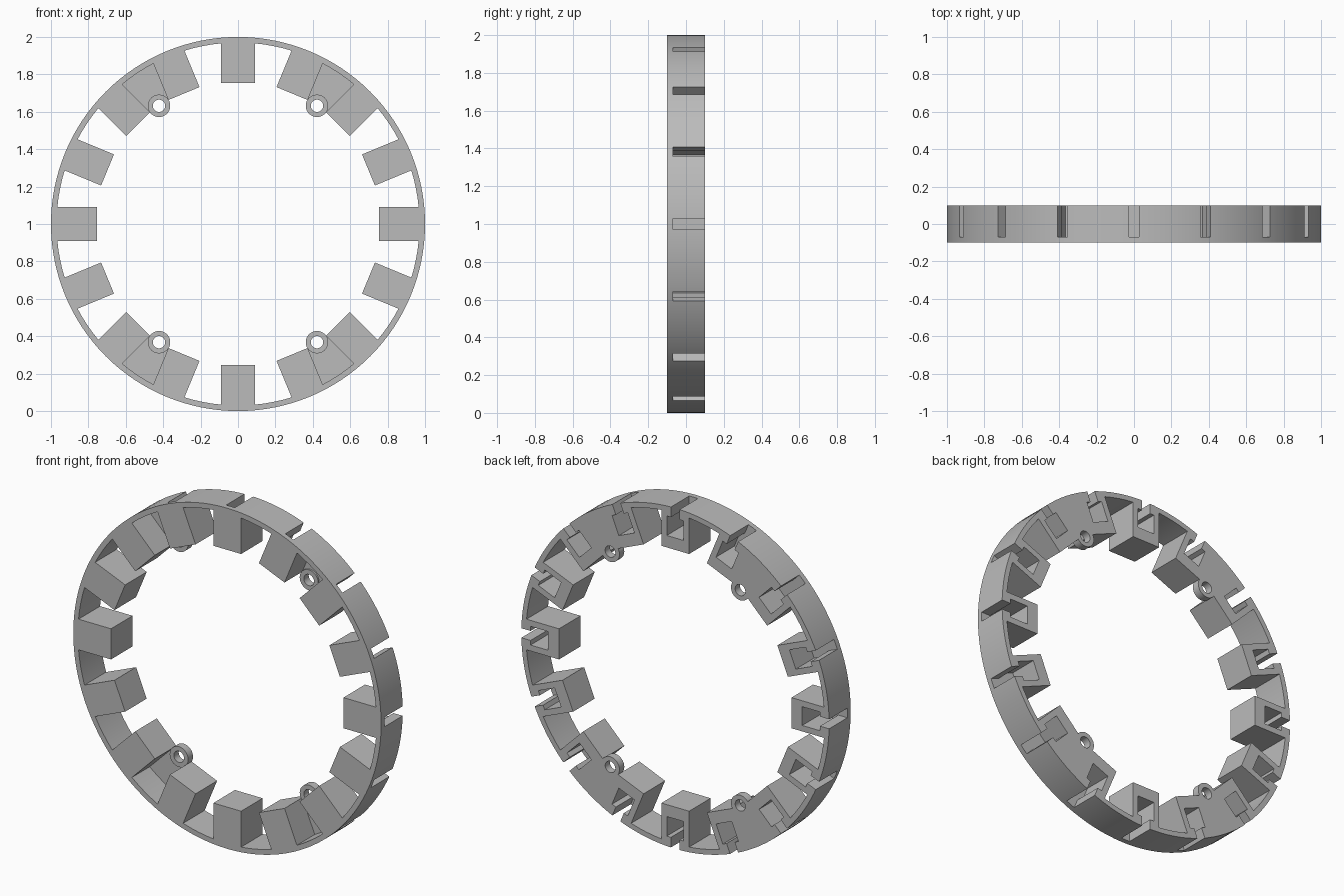
import bpy, bmesh
from math import sin, cos, pi, radians

R_OUT, R_IN, HALF = 1.0, 0.97, 0.1
BLOCK_IN, BLOCK_W = 0.755, 0.09
EAR_R, EAR_U = 0.06, 0.76
STEP = radians(22.5)

old = bpy.data.objects.get("Cube")
if old:
    bpy.data.objects.remove(old, do_unlink=True)

grey = bpy.data.materials.new("plain grey")
grey.use_nodes = True
colour = (0.5, 0.5, 0.5, 1)
grey.diffuse_color = colour
grey.node_tree.nodes["Principled BSDF"].inputs["Base Color"].default_value = colour


def prism(bm, profile, angle, y0, y1):
    """Extrude a (radial, tangential) profile along y at an angle round the ring."""
    c, s = cos(angle), sin(angle)
    ends = [[bm.verts.new((u * c - v * s, y, 1 + u * s + v * c))
             for u, v in profile] for y in (y0, y1)]
    bm.faces.new(ends[0])
    bm.faces.new(ends[1][::-1])
    n = len(profile)
    for i in range(n):
        j = (i + 1) % n
        bm.faces.new((ends[0][i], ends[1][i], ends[1][j], ends[0][j]))


def make(name, bm, helper=False):
    bmesh.ops.recalc_face_normals(bm, faces=bm.faces)
    mesh = bpy.data.meshes.new(name)
    bm.to_mesh(mesh)
    bm.free()
    mesh.materials.append(grey)
    obj = bpy.data.objects.new(name, mesh)
    bpy.context.collection.objects.link(obj)
    if helper:
        obj.hide_render = True
    return obj


def activate(obj):
    bpy.ops.object.select_all(action='DESELECT')
    obj.select_set(True)
    bpy.context.view_layer.objects.active = obj


def cut(obj, cutter):
    activate(obj)
    mod = obj.modifiers.new("cut", 'BOOLEAN')
    mod.operation = 'DIFFERENCE'
    mod.solver = 'EXACT'
    mod.object = cutter
    bpy.ops.object.modifier_apply(modifier=mod.name)


def circle(r, centre=0.0, n=32):
    return [(centre + r * cos(2 * pi * i / n), r * sin(2 * pi * i / n)) for i in range(n)]


# Thin outer rim
bm = bmesh.new()
N = 128
loops = [[bm.verts.new((r * cos(2 * pi * i / N), y, 1 + r * sin(2 * pi * i / N)))
          for i in range(N)]
         for r, y in ((R_OUT, -HALF), (R_OUT, HALF), (R_IN, HALF), (R_IN, -HALF))]
for k in range(4):
    a, b = loops[k], loops[(k + 1) % 4]
    for i in range(N):
        j = (i + 1) % N
        bm.faces.new((a[i], a[j], b[j], b[i]))
rim = make("rim", bm)

# Sixteen inward blocks
bm = bmesh.new()
w = BLOCK_W
for i in range(16):
    prism(bm, [(BLOCK_IN, -w), (R_IN + 0.004, -w), (R_IN + 0.004, w), (BLOCK_IN, w)],
          i * STEP, -HALF, HALF)
blocks = make("blocks", bm)

# Pockets open to the back, each with a narrow slot out through the rim
bm = bmesh.new()
p, s, p0, p1 = 0.055, 0.028, 0.825, 0.94
pocket = [(p0, -p), (p1, -p), (p1, -s), (1.05, -s), (1.05, s), (p1, s), (p1, p), (p0, p)]
for i in range(16):
    prism(bm, pocket, i * STEP, -0.07, HALF + 0.05)
pockets = make("pocket_cutter", bm, helper=True)
for obj in (rim, blocks):
    cut(obj, pockets)

# Web plates with screw ears, bridging four pairs of blocks at the back
h = STEP / 2
corner_u = BLOCK_IN * cos(h) + w * sin(h)
corner_v = BLOCK_IN * sin(h) - w * cos(h)
outer_u = R_IN * cos(h) + w * sin(h)
outer_v = R_IN * sin(h) - w * cos(h)
web = [(corner_u, -corner_v), (outer_u, -outer_v), (R_IN + 0.01, 0),
       (outer_u, outer_v), (corner_u, corner_v)]
ear_angles = [base + sign * 2.5 * STEP for base in (0, pi) for sign in (1, -1)]
bm_web, bm_ear, bm_hole = bmesh.new(), bmesh.new(), bmesh.new()
for a in ear_angles:
    prism(bm_web, web, a, HALF - 0.035, HALF)
    prism(bm_ear, circle(EAR_R, EAR_U), a, HALF - 0.045, HALF)
    prism(bm_hole, circle(0.033, EAR_U), a, 0, HALF + 0.05)
webs = make("web_plates", bm_web)
ears = make("screw_ears", bm_ear)
holes = make("hole_cutter", bm_hole, helper=True)
for obj in (webs, ears):
    cut(obj, holes)

# Remove the cutters and shade the round parts
for obj in (pockets, holes):
    bpy.data.objects.remove(obj, do_unlink=True)
for obj in (rim, ears, webs):
    activate(obj)
    bpy.ops.object.shade_smooth_by_angle(angle=radians(30))
